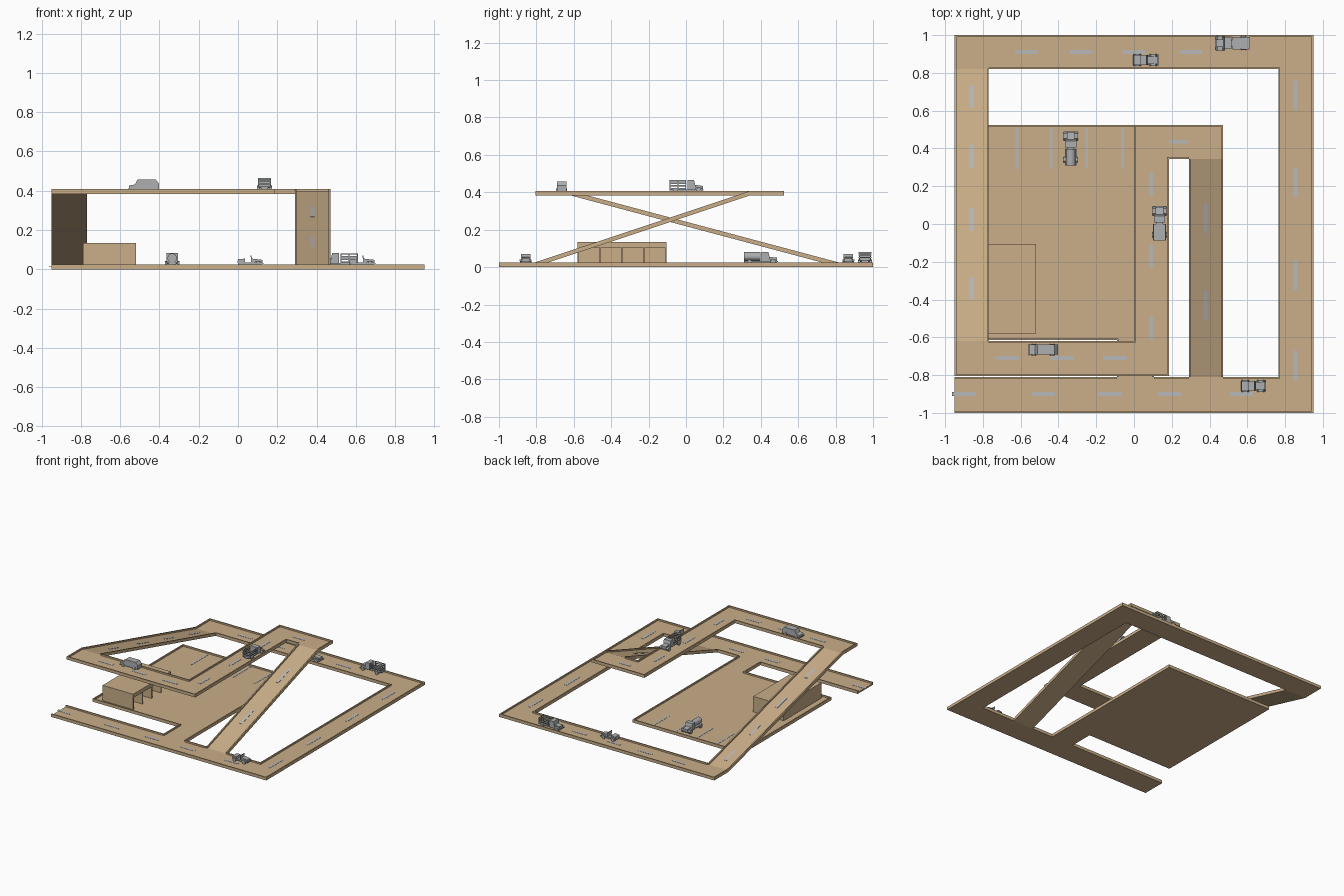
import bpy, bmesh, math
from mathutils import Matrix, Vector

if "Cube" in bpy.data.objects:
    bpy.data.objects.remove(bpy.data.objects["Cube"])


def material(name, col):
    m = bpy.data.materials.new(name)
    m.diffuse_color = (*col, 1)
    m.use_nodes = True
    m.node_tree.nodes["Principled BSDF"].inputs["Base Color"].default_value = m.diffuse_color
    return m


TAN = material("tan board", (0.59, 0.425, 0.25))
PAINT = material("pale grey paint", (0.48, 0.48, 0.48))
GREY = material("vehicle grey", (0.42, 0.43, 0.44))


def finish(name, bm, mat, xf=None):
    bmesh.ops.recalc_face_normals(bm, faces=bm.faces)
    me = bpy.data.meshes.new(name)
    bm.to_mesh(me)
    bm.free()
    me.materials.append(mat)
    ob = bpy.data.objects.new(name, me)
    bpy.context.collection.objects.link(ob)
    if xf:
        ob.matrix_world = xf
    return ob


def box(bm, x0, y0, z0, x1, y1, z1):
    c = Vector(((x0 + x1) / 2, (y0 + y1) / 2, (z0 + z1) / 2))
    m = Matrix.Translation(c) @ Matrix.Diagonal((x1 - x0, y1 - y0, z1 - z0, 1))
    bmesh.ops.create_cube(bm, size=1, matrix=m)


def prism(bm, pts, axis, a, b):
    """Extrude a side profile of (length, height) points from a to b across."""
    def put(p, w):
        return (w, p[0], p[1]) if axis == 'X' else (p[0], w, p[1])
    va = [bm.verts.new(put(p, a)) for p in pts]
    vb = [bm.verts.new(put(p, b)) for p in pts]
    bm.faces.new(va)
    bm.faces.new(vb[::-1])
    for i in range(len(pts)):
        j = (i + 1) % len(pts)
        bm.faces.new((va[i], vb[i], vb[j], va[j]))


def cyl(bm, pos, r, depth, axis, seg=12):
    rot = Matrix.Rotation(math.pi / 2, 4, axis)
    bmesh.ops.create_cone(bm, cap_ends=True, segments=seg, radius1=r, radius2=r,
                          depth=depth, matrix=Matrix.Translation(pos) @ rot)


FLOOR, CURB, C = 0.012, 0.024, 0.009


def deck(name, z, floors, curbs):
    bm = bmesh.new()
    for x0, y0, x1, y1 in floors:
        box(bm, x0, y0, z, x1, y1, z + FLOOR)
    for x0, y0, x1, y1 in curbs:
        box(bm, x0, y0, z + FLOOR, x1, y1, z + CURB)
    finish(name, bm, TAN)


# ground ring road, open at both ramp feet and at the lot entrance
deck("ring_road", 0,
     [(-.95, -1, .95, -.81), (.765, -.81, .95, .82), (-.95, .82, .95, 1)],
     [(-.95, -1, .95, -1 + C), (.95 - C, -1 + C, .95, 1 - C), (-.95, 1 - C, .95, 1),
      (-.95, .82, -.95 + C, 1 - C), (-.95, -.81 - C, -.09, -.81),
      (.105, -.81 - C, .29, -.81), (.47, -.81 - C, .765, -.81),
      (.765, -.81 - C, .765 + C, .82 + C), (-.77, .82, .765, .82 + C)])

# parking lot with its entrance
deck("parking_lot", 0,
     [(-.855, -.615, .105, .525), (-.09, -.81, .105, -.615)],
     [(-.855, -.615, -.09, -.615 + C), (-.855, -.615 + C, -.855 + C, .525 - C),
      (-.855, .525 - C, .105, .525), (.105 - C, -.81, .105, .525 - C),
      (-.09, -.81, -.09 + C, -.615 + C)])

# raised road
UP = 0.384
deck("upper_road", UP,
     [(-.95, -.805, .185, -.62), (0, -.62, .185, .525), (.185, .345, .47, .525)],
     [(-.95, -.805, .185, -.805 + C), (-.95, -.805 + C, -.95 + C, -.62),
      (-.77, -.62 - C, C, -.62), (0, -.62, C, .525 - C), (0, .525 - C, .47, .525),
      (.47 - C, .345, .47, .525 - C), (.185 - C, -.805 + C, .185, .345),
      (.185 - C, .345, .29, .345 + C)])


# ramps between the levels
def ramp(name, x0, x1, y_low, y_high):
    bm = bmesh.new()

    def strip(a, b, lo, hi):
        prism(bm, [(y_low, lo), (y_high, UP + lo), (y_high, UP + hi), (y_low, hi)], 'X', a, b)
    strip(x0, x1, 0, FLOOR)
    strip(x0, x0 + C, FLOOR, CURB)
    strip(x1 - C, x1, FLOOR, CURB)
    finish(name, bm, TAN)


ramp("left_ramp", -.95, -.77, .82, -.62)
ramp("right_ramp", .29, .47, -.81, .345)

# garage block: roof, walls and four bays opening to the right
bm = bmesh.new()
gz = FLOOR
box(bm, -.79, -.58, .105, -.52, -.105, .135)
box(bm, -.79, -.58, gz, -.782, -.105, .105)
for i in range(5):
    y = -.58 + i * (.475 - .008) / 4
    box(bm, -.782, y, gz, -.52, y + .008, .105)
finish("garage", bm, TAN)


# painted lane dashes
def dashes(name, z, across, centres, length, along_x, width=.02):
    bm = bmesh.new()
    for c in centres:
        a, b, w = c - length / 2, c + length / 2, width / 2
        r = (a, across - w, b, across + w) if along_x else (across - w, a, across + w, b)
        box(bm, r[0], r[1], z, r[2], r[3], z + .0015)
    finish(name, bm, PAINT)


G, U = FLOOR, UP + FLOOR
dashes("front_dashes", G, -.90, (-.90, -.48, -.13, .185, .57), .125, True)
dashes("back_dashes", G, .91, (-.57, -.28, 0, .30), .12, True)
dashes("right_dashes", G, .855, (.68, .22, -.27, -.75), .16, False)
dashes("upper_front_dashes", U, -.71, (-.67, -.38, -.10), .125, True)
dashes("upper_side_dashes", U, .09, (.21, -.17, -.55), .125, False)
dashes("upper_back_dash", U, .435, (.235,), .10, True)
for i, x in enumerate((-.62, -.44, -.25, -.06)):
    dashes(f"parking_line_{i + 1}", G, x, (.40,), .22, False, .015)


def ramp_dashes(name, x, centres, length, y_low, y_high):
    bm = bmesh.new()
    for c in centres:
        p = [(y, FLOOR + UP * (y - y_low) / (y_high - y_low))
             for y in (c - length / 2, c + length / 2)]
        prism(bm, p + [(y, z + .002) for y, z in p[::-1]], 'X', x - .01, x + .01)
    finish(name, bm, PAINT)


ramp_dashes("left_ramp_dashes", -.86, (.675, .36, .025, -.34), .12, .82, -.62)
ramp_dashes("right_ramp_dashes", .38, (.03, -.43), .155, -.81, .345)


# vehicles, nose towards local +x
def wheels(bm, xs, half, r):
    for x in xs:
        for s in (-1, 1):
            cyl(bm, (x, s * (half - .006), r), r, .012, 'X')


def truck_base(bm):
    wheels(bm, (-.06, .065), .037, .014)
    box(bm, -.09, -.018, .013, .085, .018, .02)
    prism(bm, [(.005, .018), (.052, .018), (.047, .042), (.04, .07), (.005, .07)],
          'Y', -.03, .03)                                        # cab
    prism(bm, [(.05, .018), (.087, .018), (.087, .038), (.047, .043)], 'Y', -.02, .02)
    for s in (-1, 1):                                            # fenders
        a, b = sorted((s * .02, s * .038))
        prism(bm, [(.042, .02), (.052, .03), (.078, .03), (.086, .022), (.05, .027)],
              'Y', a, b)
    box(bm, .086, -.036, .014, .091, .036, .02)                  # bumper


def stake_truck(bm):
    truck_base(bm)
    box(bm, -.09, -.034, .02, -.002, .034, .027)
    for z in (.036, .049, .062):
        for s in (-1, 1):
            box(bm, -.09, s * .032 - .002, z, -.002, s * .032 + .002, z + .007)
        box(bm, -.091, -.034, z, -.088, .034, z + .007)
    for x in (-.088, -.046, -.005):
        for s in (-1, 1):
            box(bm, x - .002, s * .03 - .002, .02, x + .002, s * .03 + .002, .069)


def tank_truck(bm):
    truck_base(bm)
    box(bm, -.09, -.03, .018, -.002, .03, .024)
    cyl(bm, (-.046, 0, .045), .024, .088, 'Y', 16)


def van(bm):
    wheels(bm, (-.047, .05), .03, .012)
    prism(bm, [(-.078, .01), (.076, .01), (.076, .03), (.045, .036), (.032, .062),
               (-.06, .062), (-.078, .04)], 'Y', -.026, .026)
    box(bm, .074, -.03, .01, .079, .03, .016)


def roadster(bm):
    wheels(bm, (-.042, .042), .031, .013)
    box(bm, -.06, -.024, .012, .06, .024, .022)
    prism(bm, [(.012, .02), (.064, .02), (.064, .036), (.012, .042)], 'Y', -.02, .02)
    prism(bm, [(.008, .022), (.013, .022), (.009, .058), (.004, .058)], 'Y', -.026, .026)
    prism(bm, [(-.064, .02), (-.024, .02), (-.024, .042), (-.06, .04)], 'Y', -.026, .026)
    for s in (-1, 1):
        a, b = sorted((s * .018, s * .032))
        for x in (-.042, .042):
            prism(bm, [(x - .02, .02), (x - .012, .03), (x + .012, .03), (x + .02, .02),
                       (x + .01, .026), (x - .01, .026)], 'Y', a, b)
    box(bm, .064, -.03, .014, .069, .03, .02)


def park(name, build, x, y, z, heading):
    bm = bmesh.new()
    build(bm)
    finish(name, bm, GREY, Matrix.Translation((x, y, z)) @
           Matrix.Rotation(math.radians(heading), 4, 'Z'))


park("lot_tank_truck", tank_truck, -.335, .40, G, 90)
park("back_stake_truck", stake_truck, .52, .957, G, 180)
park("upper_stake_truck", stake_truck, .135, .003, U, 90)
park("upper_van", van, -.48, -.665, U, 180)
park("back_roadster", roadster, .06, .868, G, 0)
park("front_roadster", roadster, .63, -.857, G, 0)
